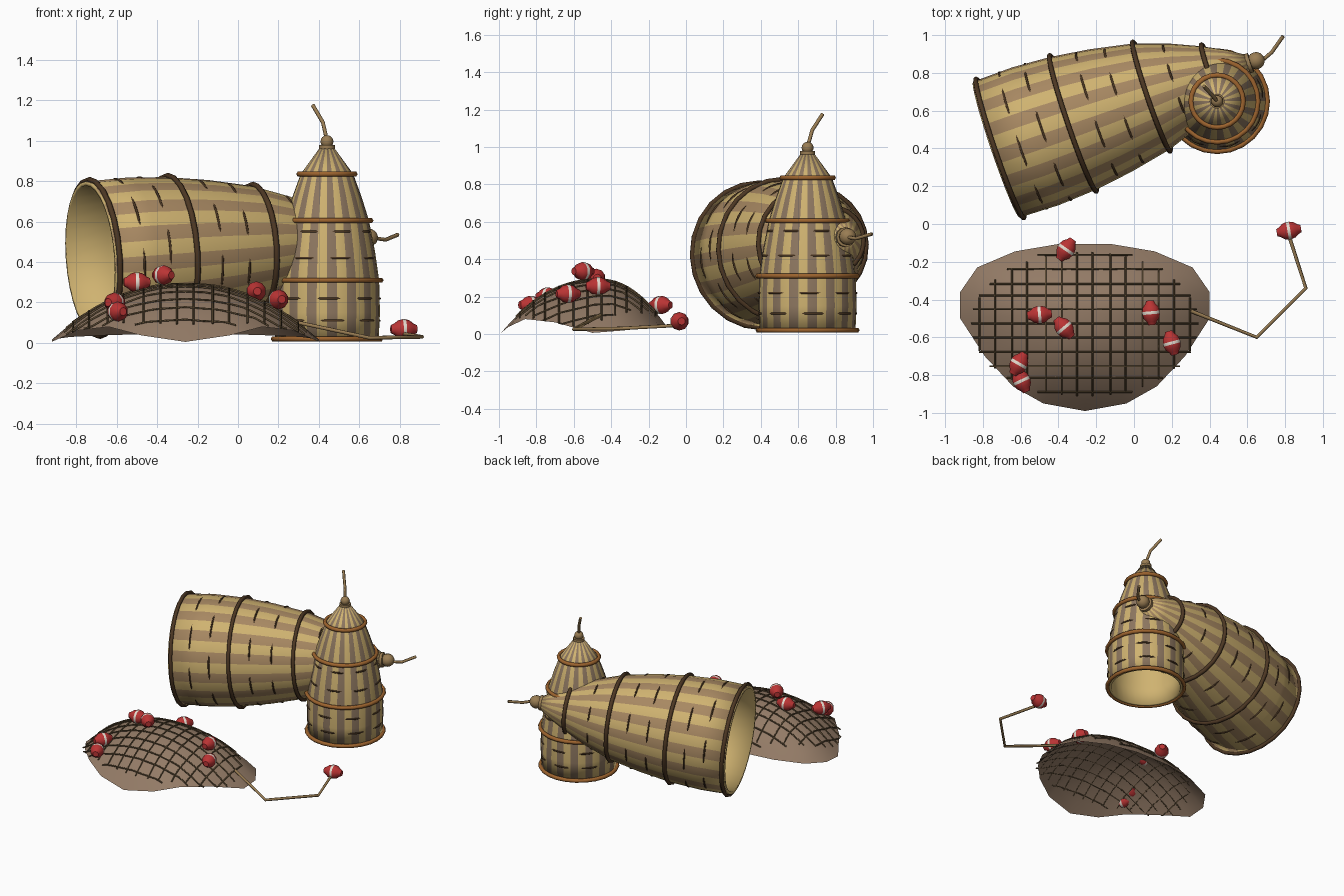
import bpy, bmesh, math, random
from mathutils import Vector, Matrix
from mathutils.bvhtree import BVHTree

random.seed(4)
if "Cube" in bpy.data.objects:
    bpy.data.objects.remove(bpy.data.objects["Cube"], do_unlink=True)


def material(name, *srgb):
    m = bpy.data.materials.new(name)
    m.use_nodes = True
    col = [(c / 255) ** 2.2 for c in srgb] + [1]
    m.diffuse_color = col
    node = m.node_tree.nodes["Principled BSDF"]
    node.inputs["Base Color"].default_value = col
    node.inputs["Roughness"].default_value = 0.9
    return m


STRAW = material("straw", 206, 177, 112)
BROWN = material("brown_slat", 166, 135, 98)
GREY = material("grey_slat", 140, 118, 96)
DARK = material("dark_hoop", 78, 58, 40)
COPPER = material("copper_hoop", 156, 100, 50)
NET = material("net_cloth", 146, 122, 102)
CORD = material("cord", 92, 76, 54)
WOOD = material("wood", 152, 124, 84)
RED = material("float_red", 185, 55, 55)
WHITE = material("float_white", 228, 218, 205)


def finish(name, bm, mats, angle=35):
    mesh = bpy.data.meshes.new(name)
    bm.to_mesh(mesh)
    bm.free()
    for m in mats:
        mesh.materials.append(m)
    ob = bpy.data.objects.new(name, mesh)
    bpy.context.collection.objects.link(ob)
    select(ob)
    bpy.ops.object.shade_smooth_by_angle(angle=math.radians(angle))
    return ob


def select(ob):
    bpy.ops.object.select_all(action="DESELECT")
    ob.select_set(True)
    bpy.context.view_layer.objects.active = ob


def lathe(name, profile, frame, mats, sides, rule):
    """Spin (height, radius) pairs round the frame's z axis."""
    bm = bmesh.new()
    rings = []
    for h, r in profile:
        rings.append([bm.verts.new(frame @ Vector((r * math.cos(a), r * math.sin(a), h)))
                      for a in (math.tau * i / sides for i in range(sides))])
    for j in range(len(rings) - 1):
        for i in range(sides):
            k = (i + 1) % sides
            f = bm.faces.new((rings[j][i], rings[j][k], rings[j + 1][k], rings[j + 1][i]))
            f.material_index = rule(i, j)
    bmesh.ops.remove_doubles(bm, verts=bm.verts, dist=0.0002)
    return finish(name, bm, mats)


def tube(name, paths, radius, mat, cyclic=False):
    """Round cords along point paths, joined as one mesh."""
    cu = bpy.data.curves.new(name, "CURVE")
    cu.dimensions = "3D"
    cu.bevel_depth = radius
    cu.bevel_resolution = 1
    cu.use_fill_caps = True
    for path in paths:
        sp = cu.splines.new("POLY")
        sp.points.add(len(path) - 1)
        for p, co in zip(sp.points, path):
            p.co = (*co, 1)
        sp.use_cyclic_u = cyclic
    cu.materials.append(mat)
    ob = bpy.data.objects.new(name, cu)
    bpy.context.collection.objects.link(ob)
    select(ob)
    bpy.ops.object.convert(target="MESH")
    return ob


def radius_at(profile, h):
    for (h0, r0), (h1, r1) in zip(profile, profile[1:]):
        if h0 <= h <= h1:
            return r0 + (r1 - r0) * (h - h0) / (h1 - h0)
    return profile[-1][1]


def circle(frame, r, h, n, wave=0.0, count=8):
    phase = random.uniform(0, 6)
    pts = []
    for i in range(n):
        a = math.tau * i / n
        q = r + wave * math.sin(count * a + phase)
        pts.append(frame @ Vector((q * math.cos(a), q * math.sin(a), h)))
    return pts


def basket(name, profile, frame, slat, hoops, hoop_mat, weave, knob_r):
    # Slatted shell with a plain lining
    body = lathe(name + "_slats", profile, frame, [slat, STRAW], 32, lambda i, j: i % 2)
    mod = body.modifiers.new("lining", "SOLIDIFY")
    mod.thickness = 0.02
    mod.offset = -1
    mod.material_offset = 1
    mod.material_offset_rim = 1
    # Hoops and half-buried weavers
    tube(name + "_hoops", [circle(frame, radius_at(profile, h) + 0.008, h, 24) for h in hoops],
         0.014, hoop_mat, True)
    tube(name + "_weavers", [circle(frame, radius_at(profile, h) - 0.005, h, 64, 0.006) for h in weave],
         0.006, DARK, True)
    # Collar and knob
    top = profile[-1][0]
    ball = [(top + knob_r * (0.8 - math.cos(math.pi * i / 8)), knob_r * math.sin(math.pi * i / 8))
            for i in range(9)]
    lathe(name + "_knob", ball, frame, [WOOD], 12, lambda i, j: 0)
    collar = profile[-1][1] + 0.008
    lathe(name + "_collar", [(top - 0.02, 0), (top - 0.02, collar), (top + 0.008, collar), (top + 0.008, 0)],
          frame, [WOOD], 12, lambda i, j: 0)


# Large basket lying on its side
axis = Vector((0.946, 0.324, 0.07)).normalized()
lying = Matrix.Translation((-0.71, 0.40, 0.42)) @ axis.to_track_quat("Z", "Y").to_matrix().to_4x4()
large = [(-0.02, 0.38), (0.2, 0.385), (0.41, 0.372), (0.62, 0.343), (0.85, 0.297),
         (1.03, 0.235), (1.19, 0.165), (1.3, 0.108), (1.4, 0.045)]
basket("large_basket", large, lying, BROWN, (0.0, 0.41, 0.85, 1.19), DARK,
       (0.13, 0.27, 0.55, 0.7, 1.0), 0.046)
tube("large_basket_stick", [[(0.66, 0.85, 0.52), (0.73, 0.91, 0.51), (0.79, 0.995, 0.535)]], 0.01, WOOD)

# Small basket standing upright
upright = Matrix.Translation((0.44, 0.65, 0))
small = [(0.015, 0.256), (0.15, 0.262), (0.31, 0.258), (0.45, 0.238), (0.605, 0.208),
         (0.72, 0.172), (0.835, 0.13), (0.97, 0.032)]
basket("small_basket", small, upright, GREY, (0.02, 0.31, 0.605, 0.835), COPPER,
       (0.11, 0.22, 0.42, 0.55), 0.032)
tube("small_basket_stick", [[(0.44, 0.65, 1.0), (0.42, 0.675, 1.09), (0.37, 0.73, 1.175)]], 0.01, WOOD)

# Draped net mound: half outline mirrored, then shrunk ring by ring
half = [(0.14, -0.106), (0.37, -0.145), (0.57, -0.23), (0.66, -0.36), (0.66, -0.50),
        (0.53, -0.70), (0.38, -0.86), (0.22, -0.95)]
outline = half + [(0, -0.99)] + [(-x, y) for x, y in reversed(half)]
CX, CY = -0.26, -0.47
bm = bmesh.new()
steps = 9
rings = []
for s in range(1, steps + 1):
    rho = s / steps
    ring = []
    for x, y in outline:
        dy = y - CY
        a = math.atan2(dy / (0.36 if dy > 0 else 0.52), x / 0.66)
        edge = 0.04 * (1 - math.cos(4 * a)) if dy < 0 else 0.04 * abs(math.sin(a))
        z = 0.285 * (1 - rho ** 2.2) + edge * rho ** 3 + 0.005
        ring.append(bm.verts.new((CX + x * rho, CY + dy * rho, z)))
    rings.append(ring)
peak = bm.verts.new((CX, CY, 0.29))
n = len(outline)
for i in range(n):
    k = (i + 1) % n
    bm.faces.new((peak, rings[0][k], rings[0][i]))
    for a, b in zip(rings, rings[1:]):
        bm.faces.new((a[i], a[k], b[k], b[i]))
bmesh.ops.recalc_face_normals(bm, faces=bm.faces)
tree = BVHTree.FromBMesh(bm)
finish("net_mound", bm, [NET], 60)


def drape(x, y):
    hit = tree.ray_cast(Vector((x, y, 2)), Vector((0, 0, -1)))[0]
    if hit is None:
        hit = tree.find_nearest(Vector((x, y, 0.03)))[0]
    return Vector((x, y, hit.z + 0.004))


# Net cords crossing both ways over the mound
def cords(along_x, half_len, half_span, count):
    paths = []
    for i in range(count):
        o = half_span * (2 * (i + 0.5) / count - 1)
        reach = half_len * math.sqrt(1 - (o / half_span) ** 2)
        o += random.uniform(-0.008, 0.008)
        line = [reach * (j / 12 - 1) for j in range(25)]
        paths.append([drape(CX + u, -0.53 + o) if along_x else drape(CX + o, -0.53 + u) for u in line])
    return paths


tube("net_cords", cords(True, 0.6, 0.40, 11) + cords(False, 0.38, 0.6, 14), 0.005, CORD)

# Barrel floats with a white band: position and heading in degrees
side = [(0.065, 0), (0.065, 0.02), (0.048, 0.028), (0.03, 0.043), (0.008, 0.049)]
barrel = [(-h, r) for h, r in side] + list(reversed(side))
floats = [(-0.36, -0.135, 0.155, 55), (-0.50, -0.48, 0.30, 5), (-0.37, -0.55, 0.335, -50),
          (-0.61, -0.74, 0.20, 60), (-0.595, -0.83, 0.155, -65), (0.09, -0.47, 0.255, 95),
          (0.20, -0.63, 0.215, -75), (0.82, -0.035, 0.068, 10)]
for number, (x, y, z, heading) in enumerate(floats, 1):
    frame = (Matrix.Translation((x, y, z)) @ Matrix.Rotation(math.radians(heading), 4, "Z")
             @ Matrix.Rotation(math.pi / 2, 4, "Y"))
    lathe(f"float_{number}", barrel, frame, [RED, WHITE], 10, lambda i, j: int(j == 4))

# Loose rope leading to the last float
tube("tether_rope", [[(0.30, -0.46, 0.10), (0.65, -0.60, 0.025), (0.91, -0.34, 0.03), (0.82, -0.06, 0.045)]],
     0.01, WOOD)
